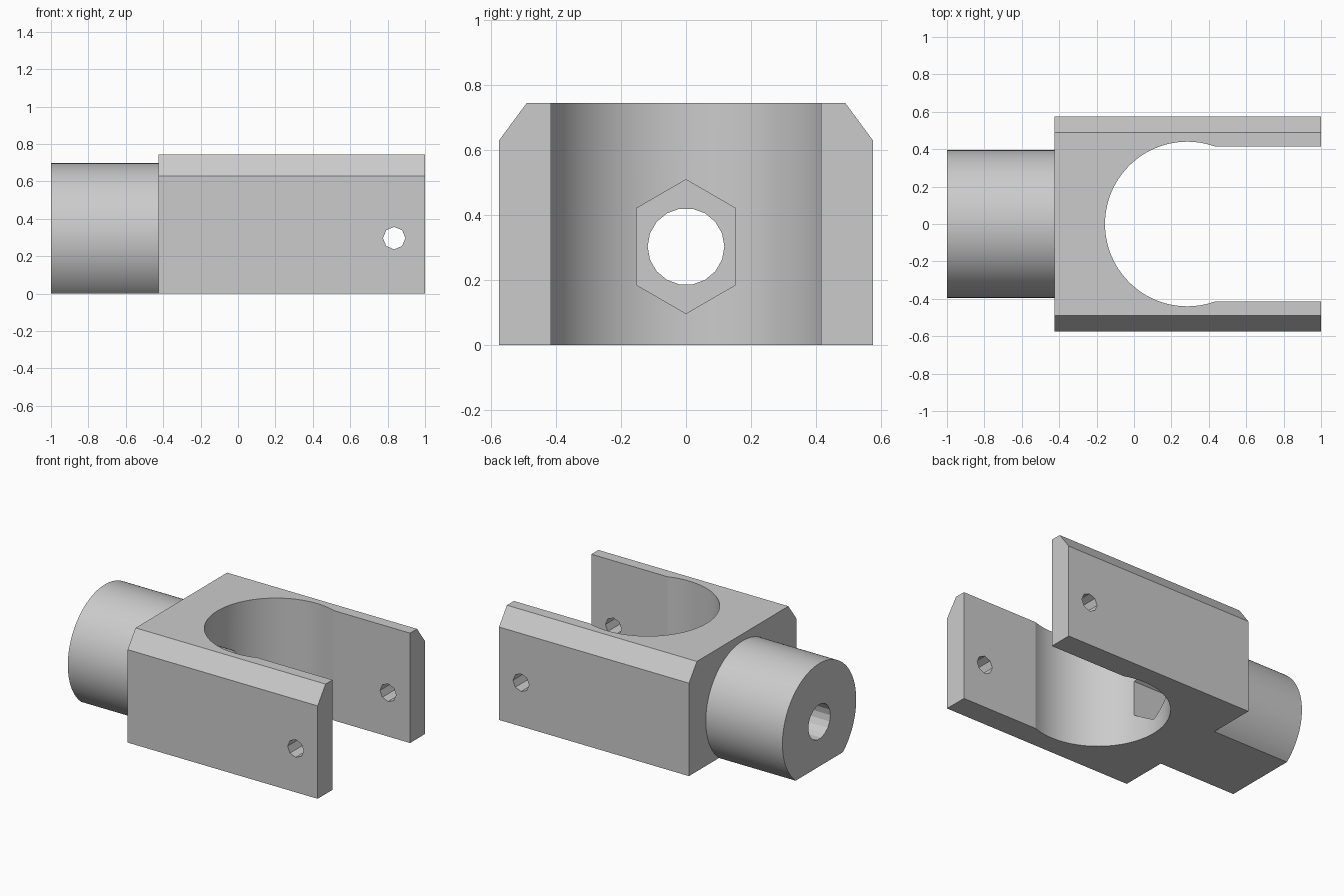
import bpy, bmesh
from math import sin, cos, asin, pi

if "Cube" in bpy.data.objects:
    bpy.data.objects.remove(bpy.data.objects["Cube"], do_unlink=True)

PLACE = {
    "x": lambda a, b, t: (t, a, b),
    "y": lambda a, b, t: (a, t, b),
    "z": lambda a, b, t: (a, b, t),
}


def arc(ca, cb, r, start, end, n):
    """Points along an arc, both ends included."""
    steps = [start + (end - start) * i / n for i in range(n + 1)]
    return [(ca + r * cos(t), cb + r * sin(t)) for t in steps]


def ring(ca, cb, r, n):
    return arc(ca, cb, r, 0, 2 * pi, n)[:-1]


def prism(name, profile, axis, lo, hi):
    """Extrude a flat profile along an axis."""
    bm = bmesh.new()
    base = bm.faces.new([bm.verts.new(PLACE[axis](a, b, lo)) for a, b in profile])
    out = bmesh.ops.extrude_face_region(bm, geom=[base])
    moved = [v for v in out["geom"] if isinstance(v, bmesh.types.BMVert)]
    bmesh.ops.translate(bm, verts=moved, vec=PLACE[axis](0, 0, hi - lo))
    bmesh.ops.recalc_face_normals(bm, faces=bm.faces)
    mesh = bpy.data.meshes.new(name)
    bm.to_mesh(mesh)
    bm.free()
    ob = bpy.data.objects.new(name, mesh)
    bpy.context.collection.objects.link(ob)
    return ob


def combine(target, tool, operation):
    """Apply a boolean and discard the tool."""
    tool.hide_render = True
    mod = target.modifiers.new(operation, "BOOLEAN")
    mod.operation, mod.solver, mod.object = operation, "EXACT", tool
    graph = bpy.context.evaluated_depsgraph_get()
    result = bpy.data.meshes.new_from_object(target.evaluated_get(graph))
    target.modifiers.clear()
    target.data = result
    bpy.data.objects.remove(tool, do_unlink=True)


AXIS_Z = 0.303      # height of the shaft axis
BLOCK_X = -0.425    # back of the fork block

# Fork block with chamfered upper edges
half = [(0.575, 0), (0.575, 0.63), (0.49, 0.745)]
outline = half + [(-y, z) for y, z in reversed(half)]
body = prism("fork_body", outline, "x", BLOCK_X, 1)

# Round shaft with a flat underside
r = 0.395
dip = asin(AXIS_Z / r)
shaft = prism("shaft", arc(0, AXIS_Z, r, -dip, pi + dip, 80), "x", -1, -0.3)
combine(body, shaft, "UNION")

# Round opening running out into the slot between the arms
r, slot = 0.44, 0.415
a = asin(slot / r)
opening = arc(0.285, 0, r, a, 2 * pi - a, 80) + [(1.2, -slot), (1.2, slot)]
combine(body, prism("opening_cutter", opening, "z", -0.1, 0.9), "DIFFERENCE")

# Bore through the shaft
bore = prism("bore_cutter", ring(0, AXIS_Z, 0.118, 18), "x", -1.1, 0.1)
combine(body, bore, "DIFFERENCE")

# Six-sided pocket in the wall of the opening
side = [(0.152, -0.118), (0.152, 0.118), (0, 0.206)]
hexagon = [(s * y, AXIS_Z + s * z) for s in (1, -1) for y, z in side]
combine(body, prism("pocket_cutter", hexagon, "x", -0.42, 0.1), "DIFFERENCE")

# Pin holes through both arms
pin = prism("pin_cutter", ring(0.835, 0.297, 0.06, 8), "y", -0.7, 0.7)
combine(body, pin, "DIFFERENCE")

# Single grey finish
grey = bpy.data.materials.new("plain_grey")
grey.use_nodes = True
colour = (0.6, 0.6, 0.6, 1)
grey.diffuse_color = colour
grey.node_tree.nodes["Principled BSDF"].inputs["Base Color"].default_value = colour
body.data.materials.clear()
body.data.materials.append(grey)

# Smooth the rounds, keep the edges and small holes faceted
bpy.ops.object.select_all(action="DESELECT")
body.select_set(True)
bpy.context.view_layer.objects.active = body
bpy.ops.object.shade_smooth_by_angle(angle=pi / 12)
